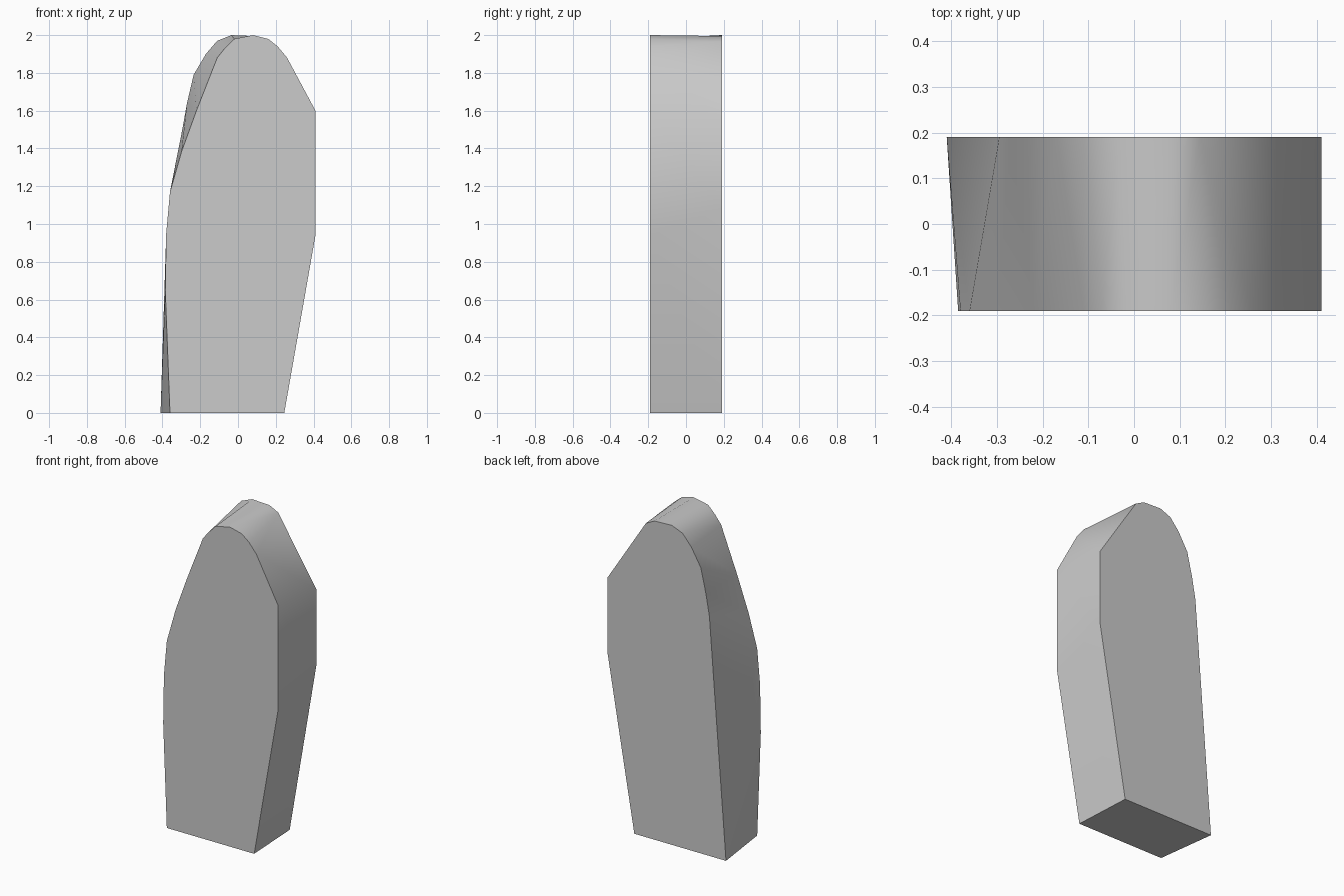
import bpy, bmesh, math

cube = bpy.data.objects.get("Cube")
if cube:
    bpy.data.objects.remove(cube, do_unlink=True)

HALF_DEPTH = 0.19

# Matching outline points: front x, front z, back x, back z.
# A point repeated on one side makes a triangle in the side wall.
OUTLINE = [
    (-.36, 0, -.41, 0),
    (-.385, .65, -.41, 0),
    (-.38, .95, -.41, 0),
    (-.36, 1.17, -.41, 0),
    (-.36, 1.17, -.295, 1.5),
    (-.3, 1.38, -.295, 1.5),
    (-.22, 1.6, -.27, 1.64),
    (-.22, 1.6, -.235, 1.79),
    (-.11, 1.88, -.17, 1.9),
    (-.07, 1.93, -.11, 1.97),
    (-.02, 1.98, -.035, 2),
    (.08, 2, .085, 1.995),
    (.16, 1.98, .145, 1.965),
    (.21, 1.94, .145, 1.965),
    (.26, 1.88, .145, 1.965),
    (.26, 1.88, .41, 1.555),
    (.41, 1.6, .41, 1.555),
    (.41, .94, .41, 1.08),
    (.245, 0, .225, 0),
]


def make_material(name, colour):
    material = bpy.data.materials.new(name)
    material.use_nodes = True
    material.diffuse_color = colour
    shader = material.node_tree.nodes["Principled BSDF"]
    shader.inputs["Base Color"].default_value = colour
    return material


def add_ring(bm, points, y):
    """Make one closed outline, sharing a vertex between repeated points."""
    ring = []
    for i, point in enumerate(points):
        if i and point == points[i - 1]:
            ring.append(ring[-1])
        else:
            ring.append(bm.verts.new((point[0], y, point[1])))
    return ring


def unique(items):
    return list(dict.fromkeys(items))


def loft_slab(name, outline, material):
    bm = bmesh.new()
    front = add_ring(bm, [row[:2] for row in outline], -HALF_DEPTH)
    back = add_ring(bm, [row[2:] for row in outline], HALF_DEPTH)

    # Flat front and back caps
    bm.faces.new(unique(front))
    bm.faces.new(unique(reversed(back)))

    # Side wall and base
    for i in range(len(outline)):
        j = (i + 1) % len(outline)
        bm.faces.new(unique([front[i], back[i], back[j], front[j]]))
    bmesh.ops.recalc_face_normals(bm, faces=bm.faces)

    mesh = bpy.data.meshes.new(name)
    bm.to_mesh(mesh)
    bm.free()
    mesh.materials.append(material)
    slab = bpy.data.objects.new(name, mesh)
    bpy.context.collection.objects.link(slab)
    return slab


# Standing slab with a rounded, twisted crown
stone_grey = make_material("stone_grey", (0.6, 0.6, 0.6, 1))
slab = loft_slab("standing_slab", OUTLINE, stone_grey)

# Smooth side wall with crisp cap edges
bpy.context.view_layer.objects.active = slab
slab.select_set(True)
bpy.ops.object.shade_smooth_by_angle(angle=math.radians(35))
